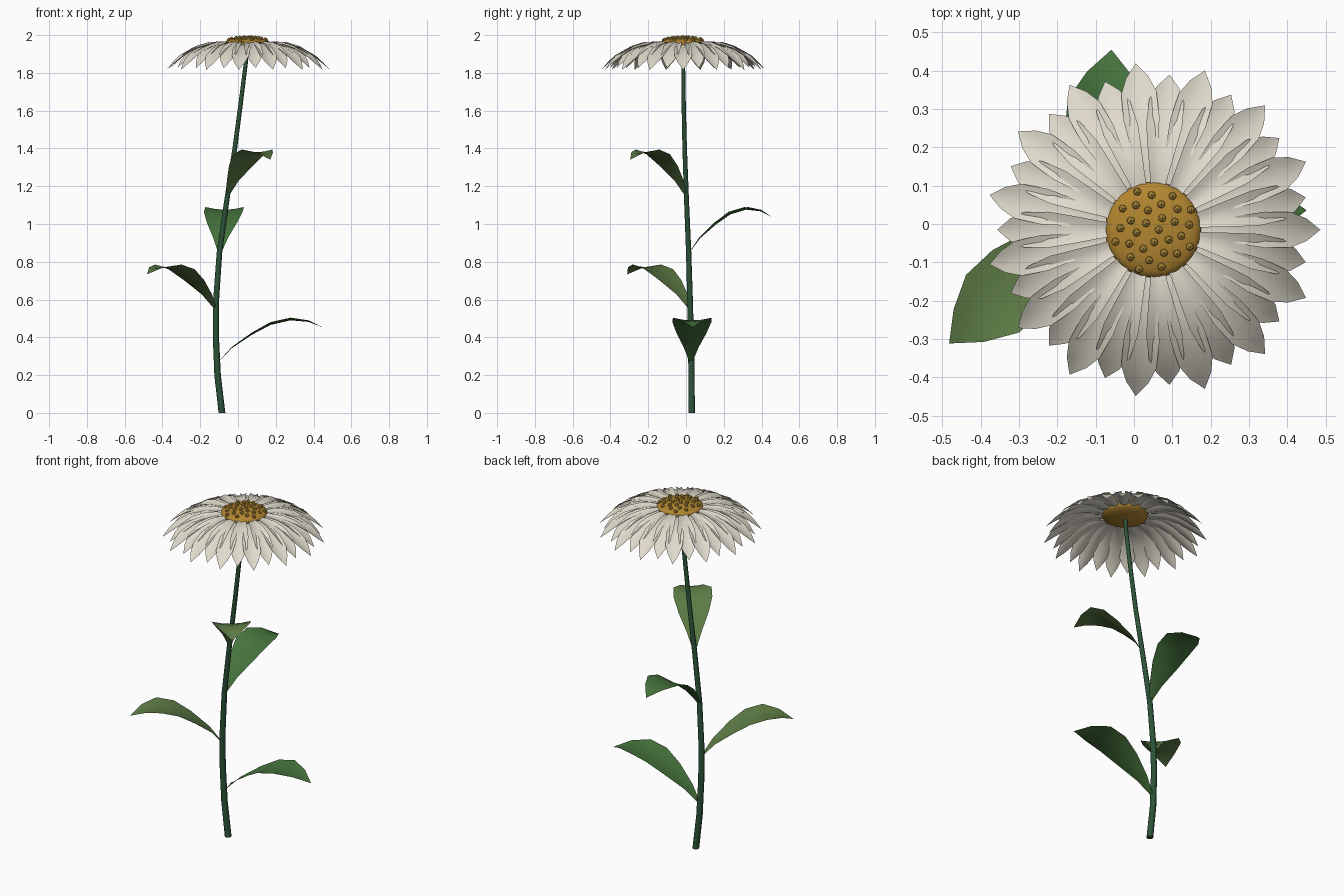
import bpy, bmesh, math
from mathutils import Vector, Matrix

if "Cube" in bpy.data.objects:
    bpy.data.objects.remove(bpy.data.objects["Cube"])

def material(name, rgb):
    m = bpy.data.materials.new(name)
    m.diffuse_color = (*rgb, 1)
    m.use_nodes = True
    m.node_tree.nodes["Principled BSDF"].inputs["Base Color"].default_value = m.diffuse_color
    return m

STEM = material("stem_green", (0.025, 0.085, 0.04))
LEAF_A = material("leaf_green", (0.06, 0.17, 0.045))
LEAF_B = material("leaf_olive", (0.11, 0.20, 0.06))
WHITE = material("petal_white", (0.74, 0.70, 0.60))
GOLD = material("disc_gold", (0.45, 0.24, 0.03))
AMBER = material("floret_gold", (0.52, 0.31, 0.05))

def finish(bm, name, mat, angle=60):
    me = bpy.data.meshes.new(name)
    bm.to_mesh(me)
    bm.free()
    ob = bpy.data.objects.new(name, me)
    bpy.context.collection.objects.link(ob)
    me.materials.append(mat)
    bpy.ops.object.select_all(action='DESELECT')
    ob.select_set(True)
    bpy.context.view_layer.objects.active = ob
    bpy.ops.object.shade_smooth_by_angle(angle=math.radians(angle))
    return ob

def blade(bm, sections, cup, mat):
    """Cupped strip along +x; sections are (distance, height, half width)."""
    rows = []
    wmax = max(s[2] for s in sections)
    for x, z, w in sections:
        if w == 0:
            rows.append([bm.verts.new(mat @ Vector((x, 0, z)))] * 5)
            continue
        rows.append([bm.verts.new(mat @ Vector((x, w * k, z + cup * k * k * w / wmax)))
                     for k in (-1, -0.5, 0, 0.5, 1)])
    for a, b in zip(rows, rows[1:]):
        for i in range(4):
            loop = [a[i], b[i], b[i + 1], a[i + 1]]
            bm.faces.new(list(dict.fromkeys(loop)))

# Stem: gently bent tapering tube
path = [(-0.085, 0.03, 0), (-0.108, 0.029, 0.2), (-0.117, 0.026, 0.4), (-0.117, 0.022, 0.58),
        (-0.098, 0.014, 0.85), (-0.06, 0.003, 1.12), (-0.017, -0.007, 1.4),
        (0.012, -0.012, 1.62), (0.041, -0.015, 1.85), (0.049, -0.015, 1.95)]
bm = bmesh.new()
rings = []
for x, y, z in path:
    r = 0.018 - 0.0075 * z / 1.95
    rings.append([bm.verts.new((x + r * math.cos(math.tau * i / 10),
                                y + r * math.sin(math.tau * i / 10), z)) for i in range(10)])
for a, b in zip(rings, rings[1:]):
    for i in range(10):
        j = (i + 1) % 10
        bm.faces.new((a[i], a[j], b[j], b[i]))
bm.faces.new(rings[0][::-1])
bm.faces.new(rings[-1])
finish(bm, "stem", STEM)

# Leaves: arching blades in a spiral up the stem (base, length, turn)
shape = [(0, 0, 0.008), (0.13, 0.075, 0.04), (0.32, 0.145, 0.08), (0.5, 0.198, 0.103),
         (0.69, 0.222, 0.102), (0.86, 0.214, 0.058), (1, 0.185, 0)]
leaves = [((-0.105, 0.026, 0.268), 0.555, 1), ((-0.117, 0.023, 0.545), 0.495, 222.5),
          ((-0.097, 0.016, 0.845), 0.44, 85), ((-0.057, 0.002, 1.145), 0.375, 307.5)]
for n, (base, length, turn) in enumerate(leaves):
    bm = bmesh.new()
    m = Matrix.Translation(base) @ Matrix.Rotation(math.radians(turn), 4, 'Z')
    blade(bm, [(t * length, h * (1 + 0.02 * n), w) for t, h, w in shape], 0.014, m)
    finish(bm, f"leaf_{n + 1}", (LEAF_A, LEAF_B)[n % 2])

# Petals: two staggered rings of fifteen drooping blades
CX, CY = 0.05, -0.015
profile = [(0.085, 1.945, 0.014), (0.15, 1.952, 0.024), (0.22, 1.945, 0.036),
           (0.29, 1.922, 0.047), (0.36, 1.882, 0.046), (0.40, 1.85, 0.029), (0.436, 1.818, 0)]
for name, scale, offset, lift in (("outer_petals", 1, 0, -0.002), ("inner_petals", 0.916, 12, 0.008)):
    bm = bmesh.new()
    secs = [(0.085 + (r - 0.085) * scale, z + lift, w) for r, z, w in profile]
    for i in range(15):
        m = Matrix.Translation((CX, CY, 0)) @ Matrix.Rotation(math.radians(24 * i + offset), 4, 'Z')
        blade(bm, secs, 0.012, m)
    finish(bm, name, WHITE)

# Flower centre: flattened dome
bm = bmesh.new()
bmesh.ops.create_uvsphere(bm, u_segments=24, v_segments=12, radius=1,
                          matrix=Matrix.Translation((CX, CY, 1.955)) @ Matrix.Diagonal((0.125, 0.125, 0.032, 1)))
finish(bm, "flower_centre", GOLD)

# Florets: small beads in a sunflower spiral over the dome
bm = bmesh.new()
for i in range(30):
    r = 0.112 * math.sqrt((i + 0.5) / 30)
    a = i * math.radians(137.508)
    z = 1.955 + 0.032 * math.sqrt(1 - (r / 0.125) ** 2)
    bmesh.ops.create_icosphere(bm, subdivisions=1, radius=0.0115, matrix=Matrix.Translation(
        (CX + r * math.cos(a), CY + r * math.sin(a), z + 0.002)))
finish(bm, "florets", AMBER, 30)
